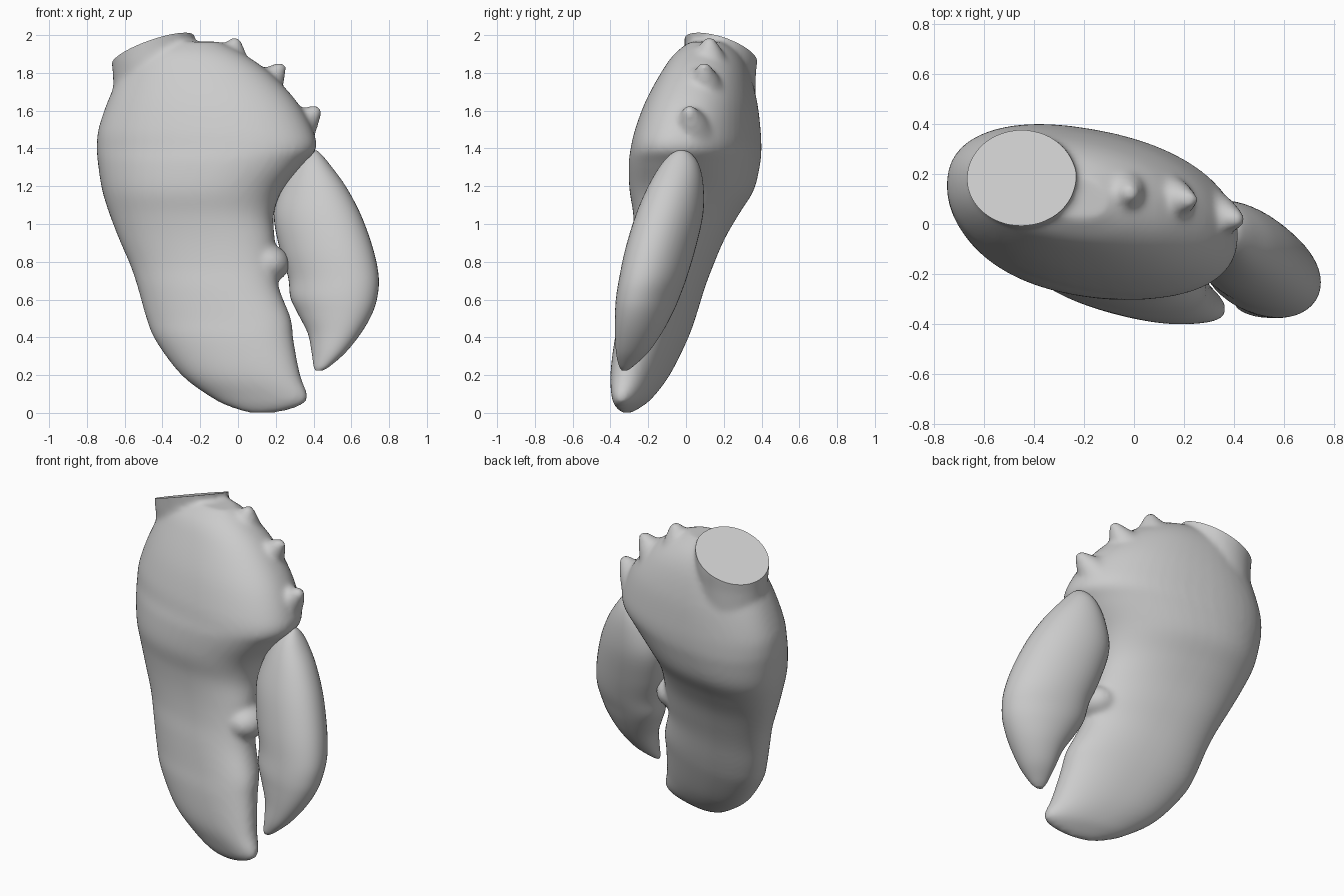
import bpy, bmesh, math
from mathutils import Vector, Matrix

if "Cube" in bpy.data.objects:
    bpy.data.objects.remove(bpy.data.objects["Cube"])

# rows: z, left x, right x, front y, back y
PALM = [
    (0.00, 0.05, 0.20, -0.34, -0.29), (0.03, -0.04, 0.31, -0.37, -0.24),
    (0.08, -0.14, 0.37, -0.39, -0.18), (0.20, -0.30, 0.33, -0.397, -0.09),
    (0.38, -0.435, 0.295, -0.375, 0.0), (0.50, -0.485, 0.28, -0.35, 0.045),
    (0.66, -0.53, 0.218, -0.315, 0.095), (0.78, -0.57, 0.205, -0.29, 0.14),
    (0.92, -0.63, 0.195, -0.275, 0.20), (1.05, -0.68, 0.19, -0.275, 0.275),
    (1.18, -0.72, 0.235, -0.295, 0.355), (1.32, -0.742, 0.35, -0.298, 0.388),
    (1.40, -0.748, 0.415, -0.288, 0.394), (1.50, -0.74, 0.395, -0.265, 0.39),
    (1.65, -0.69, 0.31, -0.21, 0.372), (1.80, -0.62, 0.17, -0.13, 0.335),
    (1.90, -0.55, 0.03, -0.06, 0.285), (1.965, -0.43, -0.10, 0.02, 0.21),
]
FINGER = [
    (0.225, 0.41, 0.45, -0.34, -0.31), (0.25, 0.40, 0.49, -0.355, -0.275),
    (0.32, 0.39, 0.57, -0.37, -0.20), (0.42, 0.37, 0.65, -0.375, -0.13),
    (0.52, 0.32, 0.708, -0.375, -0.075), (0.61, 0.278, 0.737, -0.37, -0.035),
    (0.72, 0.265, 0.745, -0.352, 0.005), (0.87, 0.22, 0.715, -0.32, 0.05),
    (1.05, 0.19, 0.65, -0.265, 0.09), (1.20, 0.23, 0.57, -0.20, 0.092),
    (1.31, 0.29, 0.49, -0.135, 0.07), (1.37, 0.345, 0.44, -0.08, 0.03),
    (1.39, 0.39, 0.415, -0.04, -0.01),
]


def catmull(p, i, t):
    a, b, c, d = (p[max(0, min(len(p) - 1, i + k))] for k in (-1, 0, 1, 2))
    return [0.5 * (2 * q + (r - o) * t + (2 * o - 5 * q + 4 * r - s) * t * t
                   + (3 * q - o - 3 * r + s) * t ** 3) for o, q, r, s in zip(a, b, c, d)]


def skin(bm, rings):
    vs = [[bm.verts.new(p) for p in r] for r in rings]
    n = len(vs[0])
    for lo, hi in zip(vs, vs[1:]):
        for k in range(n):
            bm.faces.new((lo[k], lo[(k + 1) % n], hi[(k + 1) % n], hi[k]))
    bm.faces.new(vs[0][::-1])
    bm.faces.new(vs[-1])


def loft(bm, rows, shear, power, n=48, steps=5):
    rings = []
    path = [catmull(rows, i, k / steps) for i in range(len(rows) - 1) for k in range(steps)]
    for z, x0, x1, y0, y1 in path + [rows[-1]]:
        s, a, h = shear(z), (x1 - x0) / 2, (y1 - y0) / 2
        b = math.sqrt(max(h * h - (s * a) ** 2, (h * 0.6) ** 2))
        ring = []
        for k in range(n):
            c, d = math.cos(math.tau * k / n), math.sin(math.tau * k / n)
            x = a * math.copysign(abs(c) ** power, c)
            y = b * math.copysign(abs(d) ** power, d)
            ring.append(((x0 + x1) / 2 + x, (y0 + y1) / 2 + y + s * x, z))
        rings.append(ring)
    skin(bm, rings)


def tube(bm, stations, squash=1.0, n=32):
    axis = (stations[-1][0] - stations[0][0]).normalized()
    q = Vector((0, 0, 1)).rotation_difference(axis)
    skin(bm, [[p + q @ Vector((r * math.cos(math.tau * k / n),
                               r * squash * math.sin(math.tau * k / n), 0))
               for k in range(n)] for p, r in stations])


def make(name, bm):
    bmesh.ops.recalc_face_normals(bm, faces=bm.faces)
    me = bpy.data.meshes.new(name)
    bm.to_mesh(me)
    bm.free()
    ob = bpy.data.objects.new(name, me)
    bpy.context.collection.objects.link(ob)
    return ob


def shade(ob):
    bpy.ops.object.select_all(action='DESELECT')
    ob.select_set(True)
    bpy.context.view_layer.objects.active = ob
    bpy.ops.object.shade_smooth_by_angle(angle=math.radians(45))


# palm with the fixed finger
bm = bmesh.new()
loft(bm, PALM, lambda z: -0.23 + 0.04 * z, 0.9)

# tooth on the biting edge
bmesh.ops.create_uvsphere(bm, u_segments=24, v_segments=16, radius=1, matrix=(
    Matrix.Translation((0.16, -0.14, 0.79)) @ Matrix.Diagonal((0.115, 0.13, 0.10, 1))))

# wrist stub, cut flat later
cut = Vector((-0.452, 0.185, 1.92))
normal = Vector((-0.33, 0.30, 1)).normalized()
tube(bm, [(Vector((-0.452, 0.185, z)), r) for z, r in
          ((1.45, 0.19), (1.68, 0.208), (1.78, 0.21), (1.86, 0.218), (2.1, 0.222))], 0.88)

# knuckle spikes
for base, tip in (((-0.045, 0.12, 1.84), (-0.01, 0.125, 1.985)),
                  ((0.12, 0.10, 1.70), (0.24, 0.095, 1.845)),
                  ((0.30, 0.035, 1.49), (0.43, 0.015, 1.615))):
    b, t = Vector(base), Vector(tip)
    tube(bm, [(b, 0.115), (b.lerp(t, 0.5), 0.075), (b.lerp(t, 0.8), 0.045), (t, 0.024)], n=20)
raw = make("palm_raw", bm)

# fuse and soften
m = raw.modifiers.new("fuse", 'REMESH')
m.mode, m.voxel_size = 'VOXEL', 0.015
m = raw.modifiers.new("soften", 'SMOOTH')
m.factor, m.iterations = 0.5, 12
bm = bmesh.new()
bm.from_object(raw, bpy.context.evaluated_depsgraph_get())
bpy.data.objects.remove(raw)

# flat wrist face
res = bmesh.ops.bisect_plane(bm, geom=bm.verts[:] + bm.edges[:] + bm.faces[:],
                             plane_co=cut, plane_no=normal, clear_outer=True)
rim = [e for e in res["geom_cut"] if isinstance(e, bmesh.types.BMEdge)]
bmesh.ops.edgeloop_fill(bm, edges=rim)
shade(make("palm", bm))

# movable finger
bm = bmesh.new()
loft(bm, FINGER, lambda z: -0.22, 0.97)
shade(make("movable_finger", bm))
